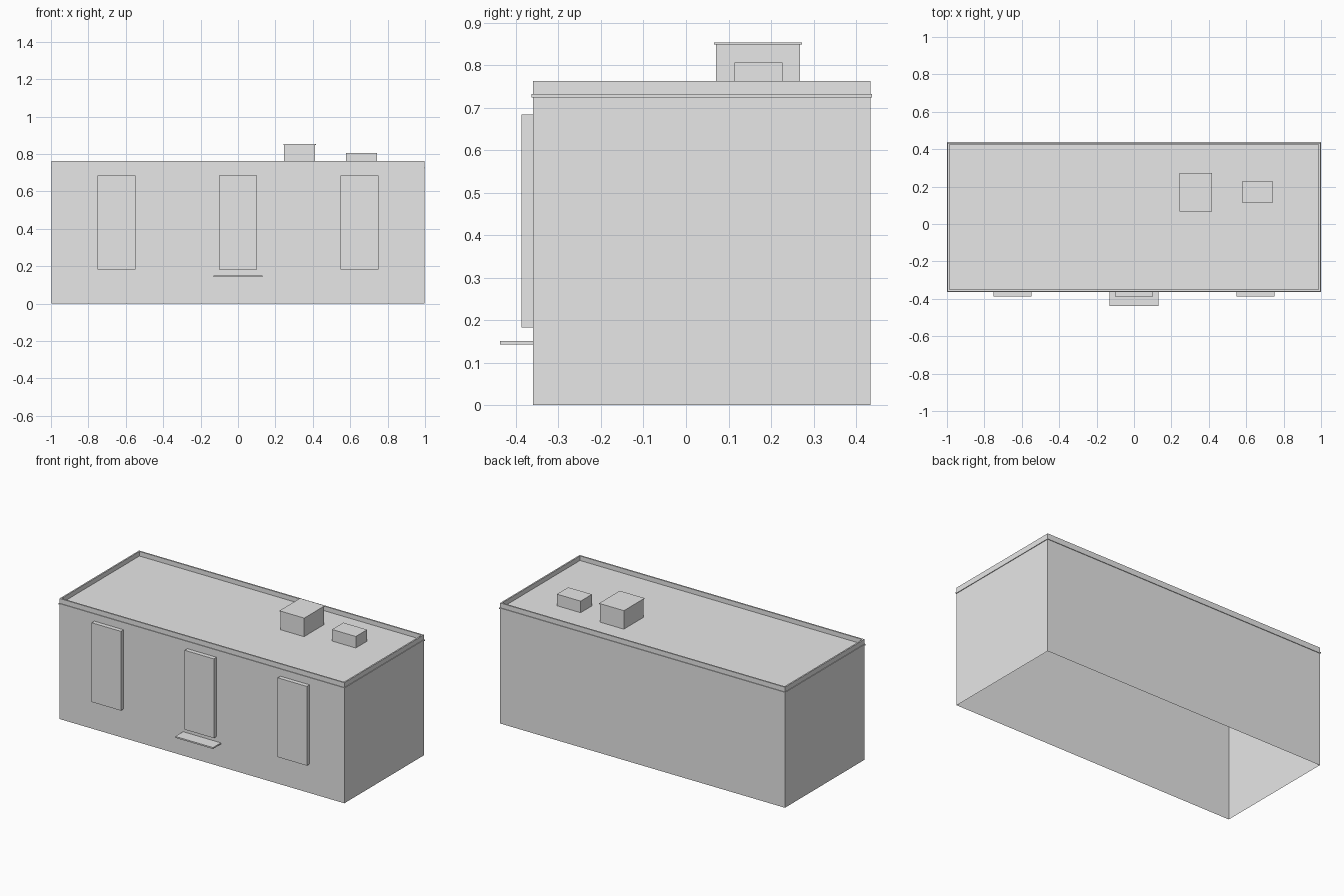
import bpy
import bmesh
from mathutils import Vector

old = bpy.data.objects.get("Cube")
if old:
    bpy.data.objects.remove(old, do_unlink=True)

grey = bpy.data.materials.new("light_grey")
grey.use_nodes = True
grey.diffuse_color = (0.8, 0.8, 0.8, 1)
grey.node_tree.nodes["Principled BSDF"].inputs["Base Color"].default_value = (0.8, 0.8, 0.8, 1)


def box(name, low, high, edit=None):
    """Box between two corners, with an optional edit of its bmesh."""
    low, high = Vector(low), Vector(high)
    bm = bmesh.new()
    bmesh.ops.create_cube(bm, size=1)
    bmesh.ops.scale(bm, vec=high - low, verts=bm.verts)
    bmesh.ops.translate(bm, vec=(low + high) / 2, verts=bm.verts)
    bm.normal_update()
    if edit:
        edit(bm)
    mesh = bpy.data.meshes.new(name)
    bm.to_mesh(mesh)
    bm.free()
    mesh.materials.append(grey)
    obj = bpy.data.objects.new(name, mesh)
    bpy.context.collection.objects.link(obj)
    return obj


def open_base_and_sink_roof(bm):
    """Leave the underside open and sink the roof behind a thin parapet."""
    base = [f for f in bm.faces if f.normal.z < -0.5]
    roof = [f for f in bm.faces if f.normal.z > 0.5]
    bmesh.ops.delete(bm, geom=base, context="FACES")
    bmesh.ops.inset_region(bm, faces=roof, thickness=0.013)
    # A vertical-walled recess: extrude the inset roof downwards
    result = bmesh.ops.extrude_face_region(bm, geom=roof)
    verts = [g for g in result["geom"] if isinstance(g, bmesh.types.BMVert)]
    bmesh.ops.translate(bm, vec=(0, 0, -0.029), verts=verts)
    bmesh.ops.delete(bm, geom=[f for f in roof if f.is_valid], context="FACES")


# Main shell and the thin band around it
box("building_shell", (-0.996, -0.36, 0), (0.996, 0.434, 0.762), open_base_and_sink_roof)
box("roof_band", (-1, -0.364, 0.724), (1, 0.438, 0.732))

# Door and two side panels on the front
for name, x in (("right_window", -0.65), ("door", 0), ("left_window", 0.65)):
    box(name, (x - 0.102, -0.387, 0.183), (x + 0.102, -0.36, 0.684))
box("door_step", (-0.132, -0.438, 0.142), (0.132, -0.36, 0.151))

# Rooftop units
box("large_roof_unit", (0.247, 0.07, 0.73), (0.413, 0.268, 0.848))
box("large_roof_unit_cap", (0.243, 0.066, 0.848), (0.417, 0.273, 0.853))
box("small_roof_unit", (0.578, 0.114, 0.73), (0.744, 0.227, 0.806))
